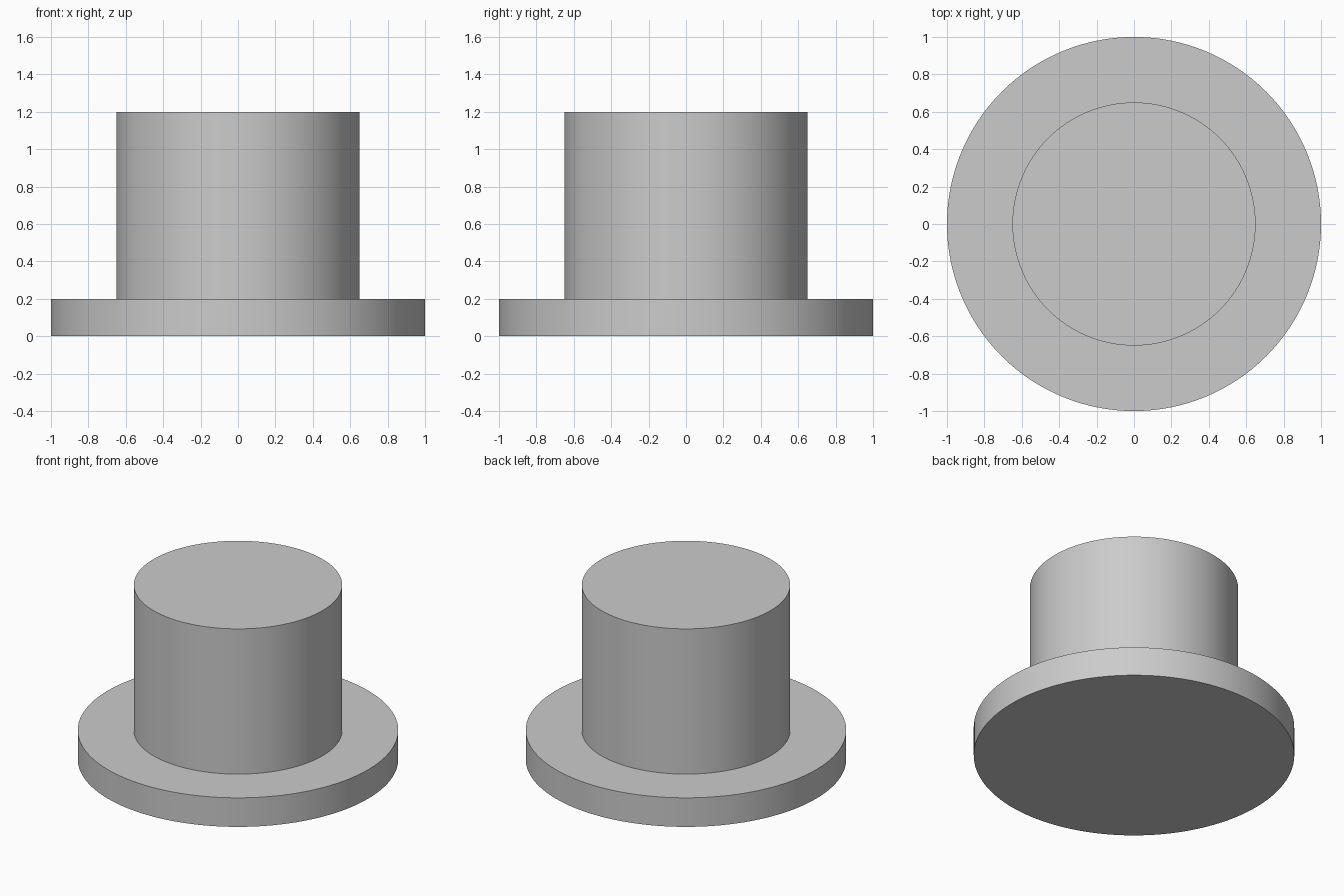
import bpy
import bmesh
import math

cube = bpy.data.objects.get("Cube")
if cube:
    bpy.data.objects.remove(cube, do_unlink=True)

SEGMENTS = 128

# Single plain grey
grey = bpy.data.materials.new("plain grey")
grey.use_nodes = True
colour = (0.6, 0.6, 0.6, 1.0)
grey.diffuse_color = colour
grey.node_tree.nodes["Principled BSDF"].inputs["Base Color"].default_value = colour


def lathe(name, profile):
    """Spin (radius, height) points round z; the ends lie on the axis."""
    bm = bmesh.new()
    verts = [bm.verts.new((r, 0, z)) for r, z in profile]
    edges = [bm.edges.new(pair) for pair in zip(verts, verts[1:])]
    bmesh.ops.spin(bm, geom=verts + edges, cent=(0, 0, 0), axis=(0, 0, 1),
                   angle=math.tau, steps=SEGMENTS, use_merge=True)
    bmesh.ops.remove_doubles(bm, verts=bm.verts, dist=0.0001)
    bmesh.ops.recalc_face_normals(bm, faces=bm.faces)
    mesh = bpy.data.meshes.new(name)
    bm.to_mesh(mesh)
    bm.free()
    mesh.materials.append(grey)
    obj = bpy.data.objects.new(name, mesh)
    bpy.context.collection.objects.link(obj)
    bpy.ops.object.select_all(action='DESELECT')
    obj.select_set(True)
    bpy.context.view_layer.objects.active = obj
    bpy.ops.object.shade_smooth_by_angle(angle=math.radians(30))
    return obj


# Wide flange with a solid cylindrical boss, turned as one piece
lathe("flanged_plug", [(0, 0), (1, 0), (1, 0.2), (0.65, 0.2), (0.65, 1.2), (0, 1.2)])
